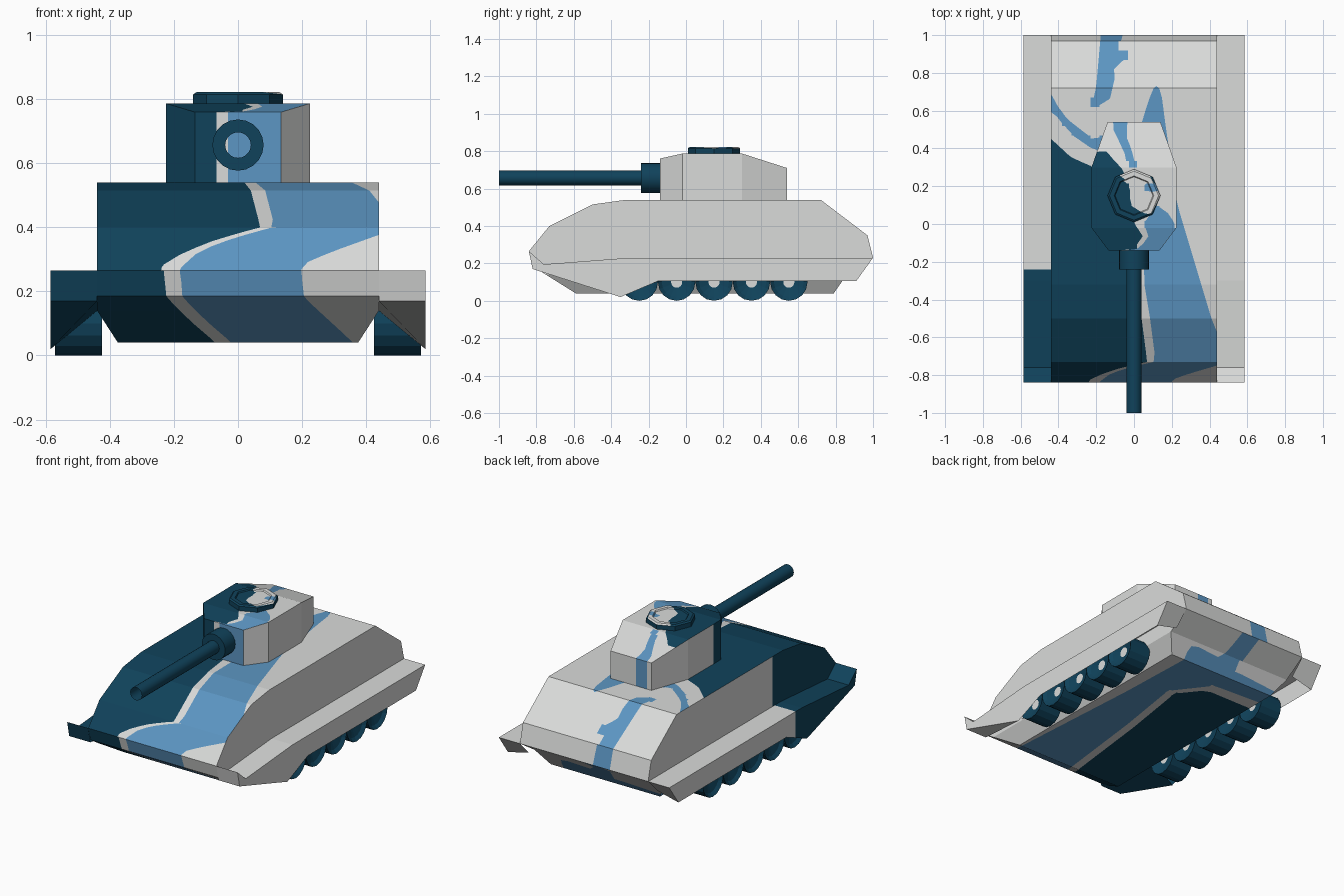
import bpy, bmesh, math
from mathutils import Vector, Matrix

if "Cube" in bpy.data.objects:
    bpy.data.objects.remove(bpy.data.objects["Cube"])

def material(name, rgb):
    m = bpy.data.materials.new(name)
    m.diffuse_color = (*rgb, 1)
    m.use_nodes = True
    m.node_tree.nodes["Principled BSDF"].inputs["Base Color"].default_value = m.diffuse_color
    return m

GREY, BLUE, DARK = 0, 1, 2
MATS = [material("pale_grey", (0.70, 0.71, 0.70)),
        material("mid_blue", (0.107, 0.305, 0.546)),
        material("dark_teal", (0.005, 0.055, 0.105))]

def finish(name, bm, smooth=False):
    me = bpy.data.meshes.new(name)
    bm.to_mesh(me)
    bm.free()
    for m in MATS:
        me.materials.append(m)
    ob = bpy.data.objects.new(name, me)
    bpy.context.collection.objects.link(ob)
    if smooth:
        bpy.ops.object.select_all(action='DESELECT')
        ob.select_set(True)
        bpy.context.view_layer.objects.active = ob
        bpy.ops.object.shade_smooth_by_angle(angle=math.radians(40))
    return ob

def lathe(name, profile, axis, centre, segs, rule, smooth=False, turn=0.0):
    """Spin (radius, distance) pairs round an axis; rule gives a colour from the radius."""
    bm = bmesh.new()
    rings = []
    for r, t in profile:
        ring = []
        for i in range(segs):
            a = 2 * math.pi * i / segs + turn
            u, w = r * math.cos(a), r * math.sin(a)
            p = {'X': (t, u, w), 'Y': (u, t, w), 'Z': (u, w, t)}[axis]
            ring.append(bm.verts.new(Vector(p) + Vector(centre)))
        rings.append(ring)
    for k in range(len(rings) - 1):
        a, b = rings[k], rings[k + 1]
        for i in range(segs):
            j = (i + 1) % segs
            f = bm.faces.new((a[i], a[j], b[j], b[i]))
            f.material_index = rule((profile[k][0] + profile[k + 1][0]) / 2)
    bmesh.ops.remove_doubles(bm, verts=bm.verts[:], dist=1e-5)
    bmesh.ops.recalc_face_normals(bm, faces=bm.faces[:])
    return finish(name, bm, smooth) if name else bm

def slice_grid(bm, step):
    """Slice into cells so curved paint edges can be cut cleanly."""
    for axis in (0, 1):
        n = Vector((0, 0, 0))
        n[axis] = 1
        k = -1 + step * 0.37
        while k < 1:
            bmesh.ops.bisect_plane(bm, geom=bm.verts[:] + bm.edges[:] + bm.faces[:],
                                   plane_co=n * k, plane_no=n, dist=1e-5)
            k += step
    bm.normal_update()

def signed(poly, x, y):
    inside, best = False, 1e9
    for i, (ax, ay) in enumerate(poly):
        bx, by = poly[i - 1]
        dx, dy = bx - ax, by - ay
        t = max(0, min(1, ((x - ax) * dx + (y - ay) * dy) / (dx * dx + dy * dy)))
        best = min(best, math.hypot(x - ax - t * dx, y - ay - t * dy))
        if (ay > y) != (by > y) and x < ax + dx * (y - ay) / dy:
            inside = not inside
    return -best if inside else best

def paint(bm, poly, mat, test, axes=(0, 1)):
    """Cut a polygon outline into the tested faces and colour its inside."""
    dist = lambda p: signed(poly, p[axes[0]], p[axes[1]])
    faces = [f for f in bm.faces if test(f)]
    others = [f for f in bm.faces if not test(f)]
    cuts = []
    for e in {e for f in faces for e in f.edges}:
        v = e.verts[0]
        a, b = dist(v.co), dist(e.verts[1].co)
        if a * b < 0 and min(abs(a), abs(b)) > 1e-5:
            cuts.append(bmesh.utils.edge_split(e, v, a / (a - b))[1])
    if cuts:
        bmesh.ops.connect_verts(bm, verts=cuts, faces_exclude=others)
    bm.normal_update()
    for f in bm.faces:
        if test(f) and dist(f.calc_center_median()) < 0:
            f.material_index = mat

def tidy(bm):
    bmesh.ops.dissolve_limit(bm, angle_limit=0.01, verts=bm.verts[:], edges=bm.edges[:],
                             delimit={'MATERIAL'})

is_side = lambda f: abs(f.normal.x) > 0.6 and abs(f.normal.z) < 0.3
left_side = lambda f: is_side(f) and f.normal.x < 0
front_of = lambda y: [(-2, -1), (y, -1), (y, 2), (-2, 2)]

# Hull: side profile with a narrower belly
prof = [(-.84, .265), (-.73, .40), (-.50, .515), (-.32, .54), (.72, .54), (.97, .35), (1.0, .23),
        (.86, .14), (.79, .04), (-.59, .04), (-.75, .14), (-.82, .185)]
bm = bmesh.new()
L, R = ([bm.verts.new((s * (.375 if z < .1 else .44), y, z)) for y, z in prof] for s in (-1, 1))
for i in range(len(prof)):
    bm.faces.new((L[i - 1], L[i], R[i], R[i - 1]))
for side in (L, R):
    bm.faces.new(side[:8] + side[10:])
    bm.faces.new(side[7:11])
bmesh.ops.recalc_face_normals(bm, faces=bm.faces[:])
slice_grid(bm, 0.05)
upper = lambda f: not is_side(f) and f.normal.z > 0
lower = lambda f: not is_side(f) and f.normal.z <= 0
# Hull camouflage, seen from above
paint(bm, [(-.19, -.86), (-.17, -.81), (-.06, -.77), (.05, -.742), (.115, -.73), (.085, -.5),
           (.055, -.32), (.05, 0), (.03, .5), (.10, .73), (.14, .73), (.17, .5), (.23, .1),
           (.41, -.5), (.45, -.6), (.47, -.74), (.42, -.755), (.3, -.79), (.21, -.82),
           (.19, -.86)], BLUE, upper)
paint(bm, [(-.46, .72), (-.36, .56), (-.23, .46), (-.13, .46), (-.13, .38), (-.21, .39),
           (-.34, .48), (-.46, .62)], BLUE, upper)
paint(bm, [(-.17, 1.1), (-.18, .95), (-.20, .73), (-.225, .61), (-.13, .65), (-.10, .78),
           (-.11, .82), (-.03, .89), (-.10, .93), (-.06, .98), (-.06, 1.1)], BLUE, upper)
paint(bm, [(-1, -1), (-.24, -.9), (-.24, -.83), (-.21, -.81), (-.10, -.77), (0, -.745),
           (.07, -.73), (.04, -.5), (.02, -.32), (-.02, 0), (-.21, .30), (-.33, .35),
           (-.46, .47), (-1, .5)], DARK, upper)
# Hull camouflage, seen from below
paint(bm, [(-.19, -.86), (-.17, -.81), (-.1, -.7), (-.02, -.59), (.05, 0), (.12, .45),
           (-.05, .67), (-.6, .7), (-.6, .8), (-.1, .82), (-.12, 1.1), (0, 1.1), (.03, .84),
           (.28, .85), (.3, .3), (.36, -.59), (.21, -.81), (.19, -.86)], BLUE, lower)
paint(bm, [(-1, -.9), (-.24, -.86), (-.22, -.81), (-.15, -.7), (-.07, -.59), (0, 0),
           (.07, .45), (-.05, .6), (-.6, .6)], DARK, lower)
paint(bm, front_of(-.22), DARK, left_side, (1, 2))
tidy(bm)
finish("hull", bm)

# Fenders: thin shells, open underneath where the wheels sit
skirt = [(-.84, .265), (-.76, .195), (-.30, .23), (1.0, .23), (.91, .105), (-.15, .105),
         (-.35, .02), (-.82, .17)]
for s, label in ((-1, "left"), (1, "right")):
    bm = bmesh.new()
    outer = [bm.verts.new((s * .585, y, z)) for y, z in skirt]
    inner = [bm.verts.new((s * .44, y, max(z, .14))) for y, z in skirt]
    bm.faces.new(outer)
    for i in range(8):
        if i not in (4, 5):
            j = (i + 1) % 8
            bm.faces.new((outer[i], outer[j], inner[j], inner[i]))
    bmesh.ops.recalc_face_normals(bm, faces=bm.faces[:])
    if sum(f.normal.x * s for f in bm.faces if abs(f.normal.x) > .9) < 0:
        bmesh.ops.reverse_faces(bm, faces=bm.faces[:])
    if s < 0:
        bmesh.ops.bisect_plane(bm, geom=bm.verts[:] + bm.edges[:] + bm.faces[:],
                               plane_co=(0, -.24, 0), plane_no=(0, 1, 0), dist=1e-5)
        for f in bm.faces:
            if f.calc_center_median().y < -.24:
                f.material_index = DARK
    finish(label + "_fender", bm)

# Road wheels: dished faces with pale hubs
    for k in range(5):
        lathe(f"{label}_wheel_{k + 1}",
              [(0, s * .54), (.03, s * .54), (.08, s * .555), (.1, s * .572), (.1, s * .425),
               (.03, s * .44), (0, s * .44)], 'X', (0, -.25 + .2 * k, .1), 16,
              lambda r: GREY if r < .02 else DARK)

# Turret: eight-sided, roof sloping down at the front and rear
bm = bmesh.new()
rows = [(-.14, .135, .76), (-.02, .225, .787), (.30, .225, .787), (.54, .14, .71)]
ring = [(x, y, z) for y, x, z in rows] + [(-x, y, z) for y, x, z in reversed(rows)]
top = [bm.verts.new(p) for p in ring]
base = [bm.verts.new((x, y, .53)) for x, y, z in ring]
for i in range(8):
    bm.faces.new((base[i - 1], base[i], top[i], top[i - 1]))
for i in range(3):
    bm.faces.new((top[i], top[i + 1], top[6 - i], top[7 - i]))
bm.faces.new(base)
bmesh.ops.recalc_face_normals(bm, faces=bm.faces[:])
slice_grid(bm, 0.04)
facing = lambda f: not is_side(f)
paint(bm, [(-.05, -.2), (-.05, -.141), (.03, -.13), (.08, -.06), (.05, 0), (.12, .1),
           (.19, .05), (.225, -.02), (.14, -.13), (.13, -.2)], BLUE, facing)
paint(bm, [(-.11, .6), (-.11, .5), (-.07, .42), (-.03, .3), (.02, .3), (-.01, .38),
           (-.04, .47), (-.03, .6)], BLUE, facing)
paint(bm, [(-.3, .36), (-.15, .39), (-.1, .33), (-.05, .28), (-.02, .1), (0, 0), (.05, -.06),
           (0, -.13), (-.08, -.141), (-.08, -.2), (-.3, -.2)], DARK, facing)
paint(bm, front_of(.05), DARK, left_side, (1, 2))
tidy(bm)
finish("turret", bm)

# Hatch: low octagon with a slightly sunk lid
bm = lathe(None, [(.14, .78), (.14, .815), (.13, .822), (.105, .822), (.10, .815), (0, .815)],
           'Z', (0, .15, 0), 8, lambda r: DARK if r > .11 else GREY)
lid = lambda f: f.normal.z > .5
slice_grid(bm, 0.04)
paint(bm, [(-.02, .3), (.06, .3), (.14, .15), (.09, .05), (.04, .06), (0, .2), (-.08, .26)],
      GREY, lid)
paint(bm, [(.06, .2), (.12, .21), (.12, .17), (.06, .17)], BLUE, lid)
paint(bm, [(-.2, .24), (-.07, .24), (-.02, .2), (-.02, .1), (.06, .05), (.06, -.1), (-.2, -.1)],
      DARK, lid)
tidy(bm)
finish("hatch", bm)

# Gun: open barrel and collar
lathe("gun_barrel", [(.04, -1.0), (.04, -.2)], 'Y', (0, 0, .657), 20, lambda r: DARK, True)
lathe("gun_collar", [(.04, -.24), (.08, -.24), (.08, -.135)], 'Y', (0, 0, .657), 20,
      lambda r: DARK, True)
